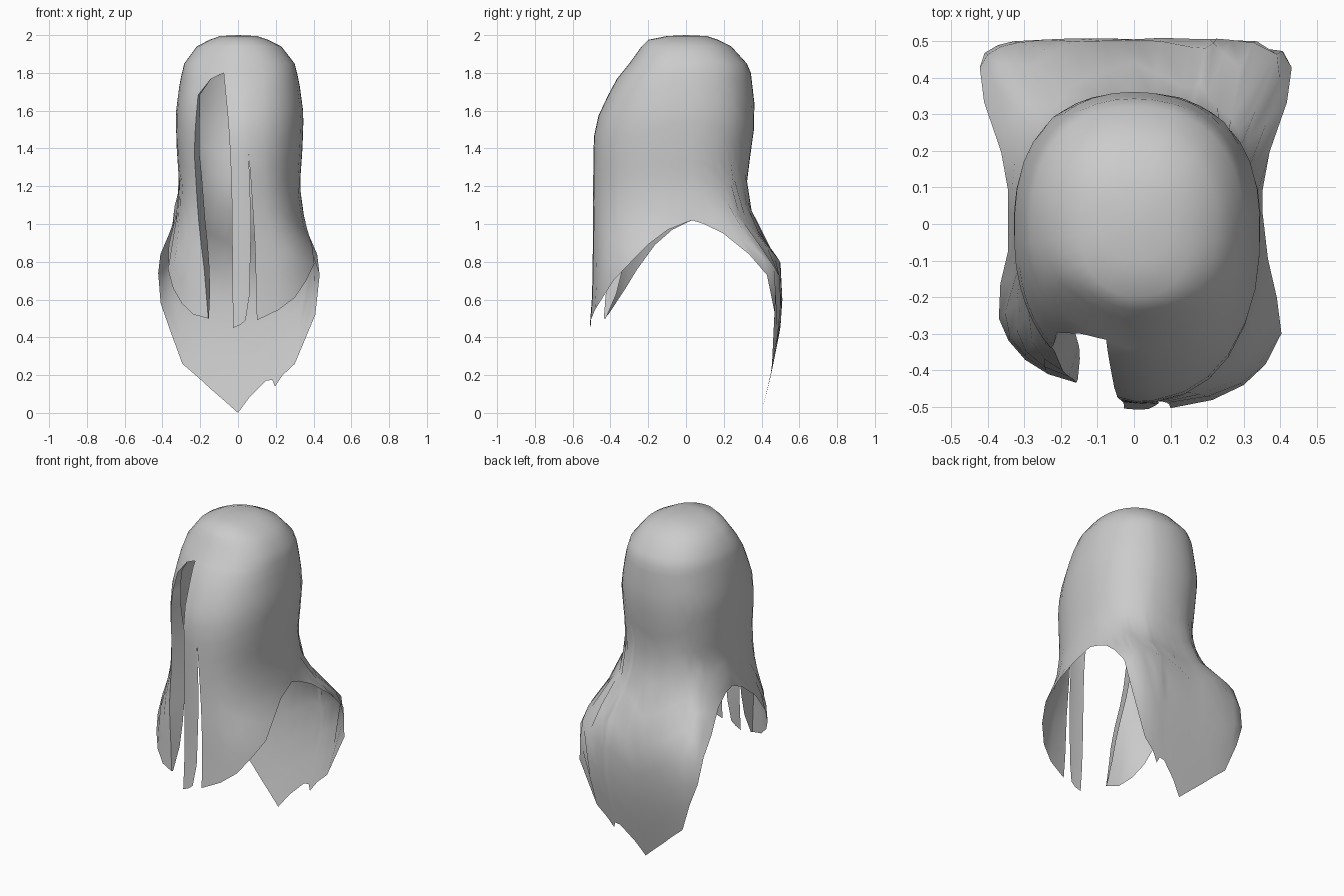
import bpy, bmesh, math

if "Cube" in bpy.data.objects:
    bpy.data.objects.remove(bpy.data.objects["Cube"])


def lerp_table(table, v):
    """Linear lookup in a table of pairs sorted by falling key."""
    if v >= table[0][0]:
        return table[0][1]
    for (a, p), (b, q) in zip(table, table[1:]):
        if v >= b:
            return p + (q - p) * (a - v) / (a - b)
    return table[-1][1]


# Profiles by height: half width, front depth, back depth, squareness
WIDTH = [(2, 0), (1.995, .1), (1.975, .16), (1.94, .23), (1.85, .3), (1.75, .325), (1.58, .348),
         (1.4, .342), (1.2, .328), (1.0, .355), (.8, .45), (.6, .47), (.52, .47), (.26, .42), (0, .38)]
FRONT = [(2, 0), (1.995, .1), (1.975, .2), (1.94, .235), (1.85, .3), (1.75, .38), (1.57, .465),
         (1.45, .49), (.65, .495), (.45, .51)]
BACK = [(2, 0), (1.995, .11), (1.975, .17), (1.94, .24), (1.83, .34), (1.57, .37), (1.4, .345),
        (1.2, .32), (1.0, .36), (.8, .5), (.6, .51), (.45, .5), (.2, .45), (0, .4)]
SQUARE_BACK = [(1.2, 2.25), (1.0, 3), (.75, 7)]
SQUARE_FRONT = [(1.1, 2.4), (.7, 2.8)]
LEFT = [(1.1, .95), (.9, .93), (.75, .9)]

# Edges of the face opening and of the narrow slit: x by height
STRAND_L = [(1.8, -.08), (1.5, -.05), (1.2, -.035), (.45, -.03)]
STRAND_R = [(1.42, .055), (1.0, .07), (.6, .06), (.49, .04)]
SLIT_R = [(1.42, .055), (.9, .09), (.49, .1)]
LOCK_EDGE = [(1.8, -.08), (1.77, -.15), (1.68, -.225), (1.4, -.245), (1.0, -.22), (.5, -.175)]
# How far the lock's front edge is folded inward, by height
FOLD = [(1.78, 0), (1.6, .5), (1.2, 1), (.85, 1), (.6, .5), (.5, .1)]

# Hem height by angle, from the slit around the back to the opening
HEM = [(0, .49), (14, .545), (28, .61), (42, .7), (57, .79), (70, .89), (82, .97), (95, 1.02),
       (105, 1.0), (117, .95), (126, .84), (132, .73), (137, .52), (144, .26), (150, .2), (154, .14),
       (156, .175), (160, .17), (171, .085), (180, 0), (190, .06), (200, .125), (208, .19),
       (216, .26), (220, .44), (224, .58), (228, .74), (234, .84), (243, .95), (255, 1.0),
       (265, 1.02), (278, .97), (290, .89), (303, .76), (314, .66), (326, .58), (338, .52), (350, .5)]

CROWN = [2, 1.995, 1.975, 1.94, 1.9, 1.85]
FALL = [0, .025, .09, .17, .25, .33, .42, .51, .6, .7, .8, .9, 1]


def edge_angle(table, z):
    z = min(z, 1.8)
    r = lerp_table(table, z) / lerp_table(WIDTH, z)
    power = lerp_table(SQUARE_FRONT, z) / 2
    return math.degrees(math.copysign(math.asin(abs(r) ** power), r))


def surface(deg, z):
    a = math.radians(deg)
    s, c = math.sin(a), math.cos(a)
    w = lerp_table(WIDTH, z)
    if c > 0:
        e = 2 / lerp_table(SQUARE_FRONT, z)
        x = math.copysign(abs(s) ** e, s) * w
        # the left lock lies further back than the swept fringe
        setback = min(max((-x - .02) / .14, 0), 1)
        y = -abs(c) ** e * lerp_table(FRONT, z) * (1 - .12 * setback)
        side = lerp_table(LEFT, z)
    else:
        n = lerp_table(SQUARE_BACK, z)
        k = (abs(s) ** n + abs(c) ** n) ** (-1 / n)
        x, y = s * k * w, -c * k * lerp_table(BACK, z)
        side = .95 if z > 1.1 else .98
    return (x * side if x < 0 else x), y, z


def heights(hem):
    return CROWN + [1.8 + (hem - 1.8) * f for f in FALL]


def add_sheet(bm, columns):
    grid = [[bm.verts.new(p) for p in col] for col in columns]
    for a, b in zip(grid, grid[1:]):
        for i in range(len(a) - 1):
            bm.faces.new((a[i], a[i + 1], b[i + 1], b[i]))


def strand_columns():
    for f, hem in ((0, .45), (.5, .465), (1, .49)):
        col = []
        for z in heights(hem):
            l, r = edge_angle(STRAND_L, z), edge_angle(STRAND_R, z)
            col.append(surface(l + (r - l) * f, z))
        yield col


def main_columns():
    for nominal, hem in HEM:
        col = []
        for z in heights(hem):
            deg = nominal
            if nominal < 90:
                s = edge_angle(SLIT_R, z)
                deg = s + nominal * (90 - s) / 90
            elif nominal > 270:
                end = 360 + edge_angle(LOCK_EDGE, z)
                deg = 270 + (nominal - 270) / 80 * (end - 270)
            col.append(surface(deg, z))
        yield col
    # inward fold along the lock's front edge
    yield [(x + .035 * lerp_table(FOLD, z), y + .1 * lerp_table(FOLD, z), z) for x, y, z in col]


# Long hair as a single open sheet
bm = bmesh.new()
add_sheet(bm, list(strand_columns()))
add_sheet(bm, list(main_columns()))
bmesh.ops.remove_doubles(bm, verts=bm.verts, dist=.002)
bmesh.ops.dissolve_degenerate(bm, edges=bm.edges, dist=.0005)
bmesh.ops.recalc_face_normals(bm, faces=bm.faces)
mesh = bpy.data.meshes.new("long_hair")
bm.to_mesh(mesh)
bm.free()
hair = bpy.data.objects.new("long_hair", mesh)
bpy.context.collection.objects.link(hair)

grey = bpy.data.materials.new("light_grey")
grey.diffuse_color = (.6, .6, .6, 1)
grey.use_nodes = True
grey.node_tree.nodes["Principled BSDF"].inputs["Base Color"].default_value = grey.diffuse_color
mesh.materials.append(grey)
bpy.context.view_layer.objects.active = hair
hair.select_set(True)
bpy.ops.object.shade_smooth_by_angle(angle=math.radians(60))
